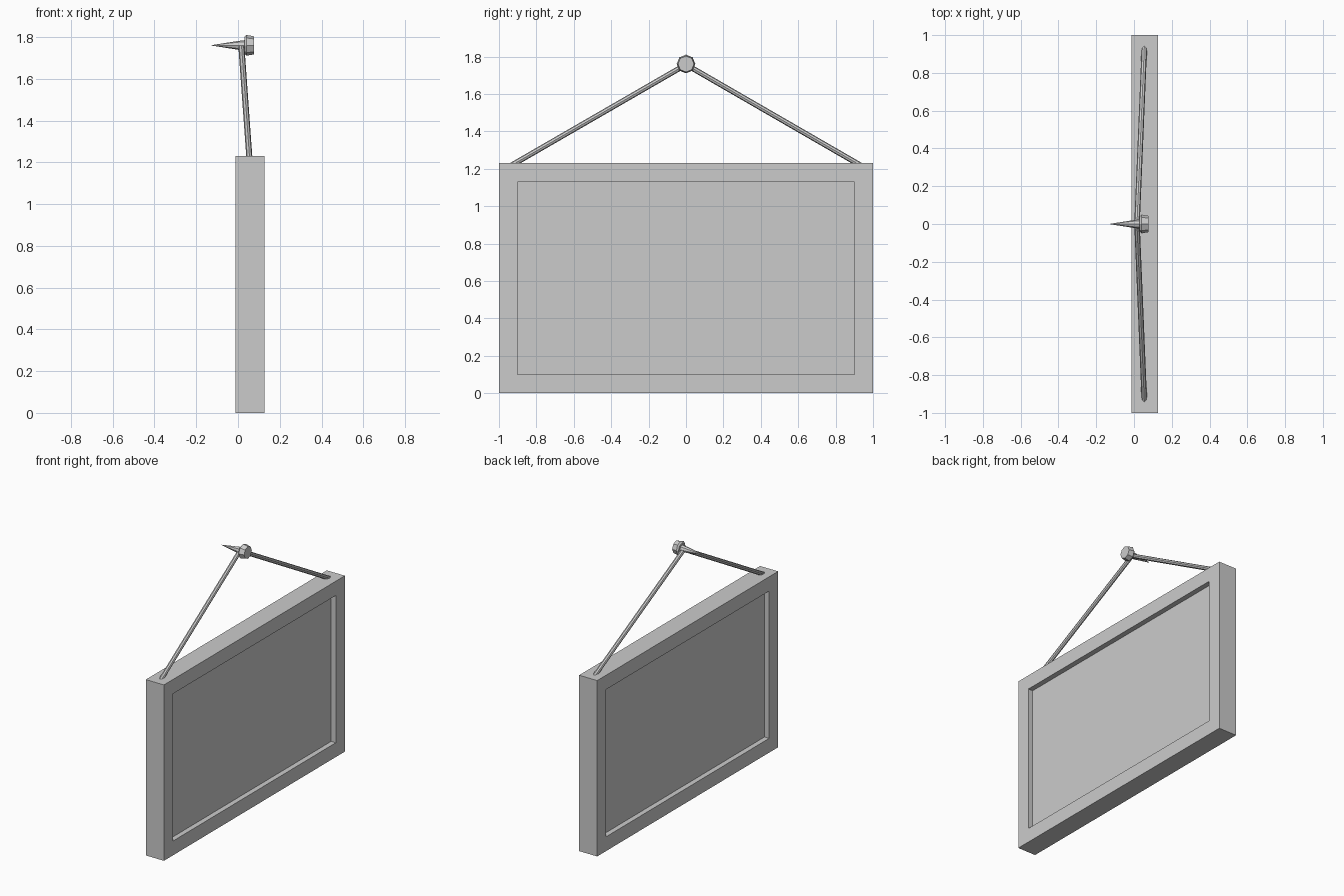
import bpy, bmesh, math
from mathutils import Vector

if "Cube" in bpy.data.objects:
    bpy.data.objects.remove(bpy.data.objects["Cube"])

grey = bpy.data.materials.new("plain_grey")
grey.diffuse_color = (0.6, 0.6, 0.6, 1)
grey.use_nodes = True
grey.node_tree.nodes["Principled BSDF"].inputs["Base Color"].default_value = grey.diffuse_color


def finish(name, bm):
    bmesh.ops.recalc_face_normals(bm, faces=bm.faces)
    mesh = bpy.data.meshes.new(name)
    bm.to_mesh(mesh)
    bm.free()
    mesh.materials.append(grey)
    obj = bpy.data.objects.new(name, mesh)
    bpy.context.collection.objects.link(obj)
    return obj


def loft(bm, rings):
    """Skin a list of equal-sized vertex rings and cap both ends."""
    for a, b in zip(rings, rings[1:]):
        n = len(a)
        for i in range(n):
            bm.faces.new((a[i], a[(i + 1) % n], b[(i + 1) % n], b[i]))
    bm.faces.new(rings[0])
    bm.faces.new(rings[-1])


# Sign board: a box with a recessed panel on both broad sides
X0, X1, HEIGHT = -0.013, 0.127, 1.23
bm = bmesh.new()
bmesh.ops.create_cube(bm, size=1)
for v in bm.verts:
    v.co = Vector(((X0 + X1) / 2 + v.co.x * (X1 - X0), v.co.y * 2, (v.co.z + 0.5) * HEIGHT))
bm.normal_update()
broad = [f for f in bm.faces if abs(f.normal.x) > 0.9]
bmesh.ops.inset_individual(bm, faces=broad, thickness=0.1, depth=0, use_even_offset=True)
bmesh.ops.recalc_face_normals(bm, faces=bm.faces)
# push each inner panel in by extruding it
for f in broad:
    side = 1 if f.calc_center_median().x > 0.05 else -1
    new = bmesh.ops.extrude_discrete_faces(bm, faces=[f])["faces"][0]
    bmesh.ops.translate(bm, verts=new.verts, vec=(-side * 0.036, 0, 0))
finish("sign_board", bm)

# Nail: eight-sided spike and chamfered head along x
NAIL_Z = 1.76


def turned(name, profile, sides=8):
    bm = bmesh.new()
    rings = []
    for x, r in profile:
        rings.append([bm.verts.new((x, r * math.sin(math.tau * i / sides),
                                    NAIL_Z + r * math.cos(math.tau * i / sides)))
                      for i in range(sides)])
    loft(bm, rings)
    return finish(name, bm)


turned("nail_spike", [(-0.127, 0.001), (0.0, 0.021), (0.035, 0.025)])
turned("nail_head", [(0.03, 0.04), (0.04, 0.05), (0.077, 0.043)])

# Cord: one straight tube on each side, from the nail to the board top
for side, label in ((-1, "front"), (1, "back")):
    top = Vector((0.016, 0, 1.757))
    end = Vector((0.056, side * 0.965, 1.20))
    axis = (end - top).normalized()
    u = axis.cross(Vector((1, 0, 0))).normalized()
    w = axis.cross(u)
    bm = bmesh.new()
    rings = [[bm.verts.new(p + 0.0145 * (u * math.cos(a) + w * math.sin(a)))
              for a in (math.tau * i / 8 for i in range(8))] for p in (top, end)]
    loft(bm, rings)
    finish(label + "_cord", bm)
